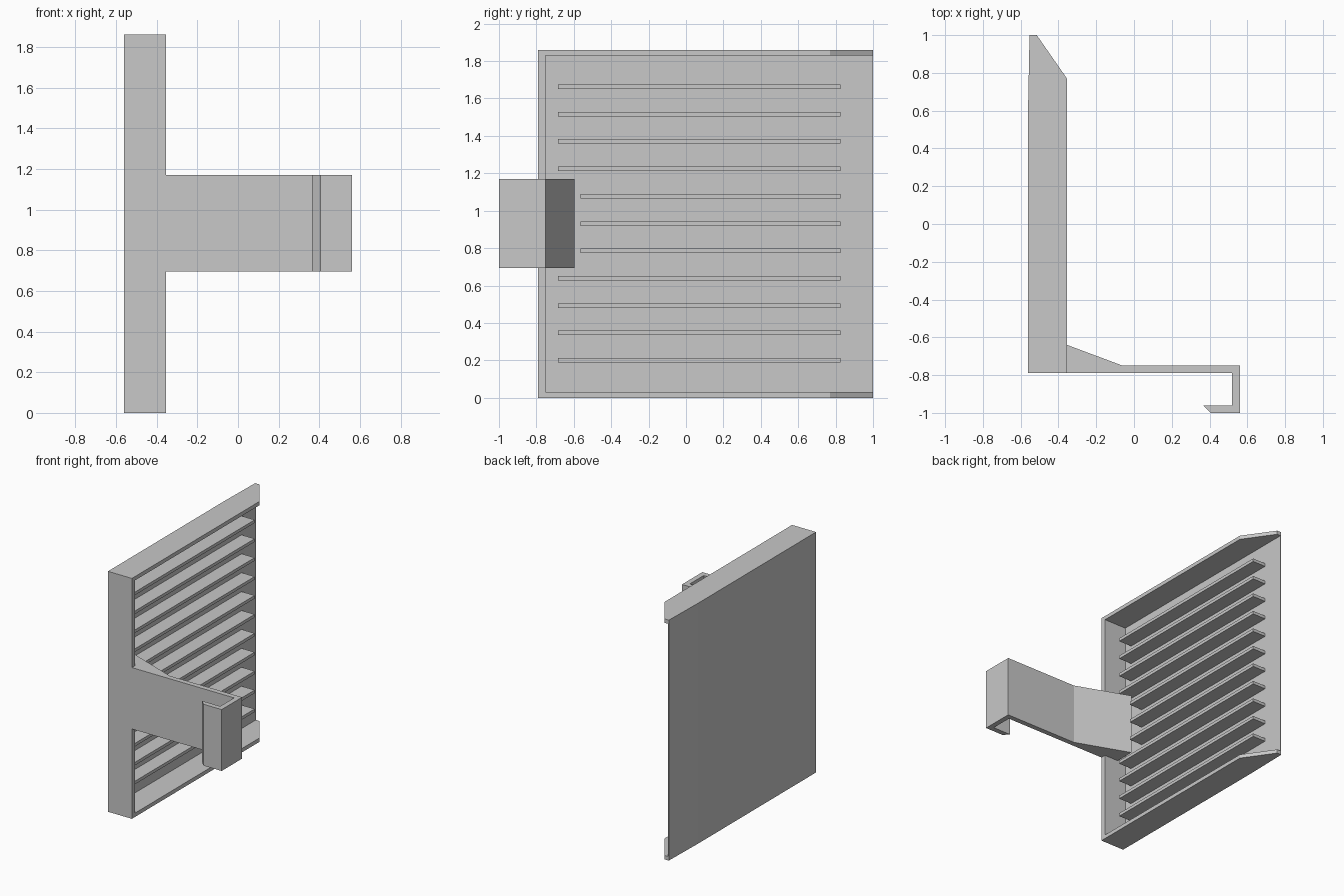
import bpy
import bmesh

cube = bpy.data.objects.get("Cube")
if cube:
    bpy.data.objects.remove(cube, do_unlink=True)

grey = bpy.data.materials.new("plain_grey")
grey.use_nodes = True
colour = (0.58, 0.58, 0.58, 1)
grey.diffuse_color = colour
grey.node_tree.nodes["Principled BSDF"].inputs["Base Color"].default_value = colour


def prism(name, outline, z0, z1):
    """Extrude an outline in the xy plane from z0 up to z1."""
    bm = bmesh.new()
    face = bm.faces.new([bm.verts.new((x, y, z0)) for x, y in outline])
    top = bmesh.ops.extrude_face_region(bm, geom=[face])["geom"]
    moved = [v for v in top if isinstance(v, bmesh.types.BMVert)]
    bmesh.ops.translate(bm, verts=moved, vec=(0, 0, z1 - z0))
    bmesh.ops.recalc_face_normals(bm, faces=bm.faces)
    mesh = bpy.data.meshes.new(name)
    bm.to_mesh(mesh)
    bm.free()
    mesh.materials.append(grey)
    obj = bpy.data.objects.new(name, mesh)
    bpy.context.collection.objects.link(obj)
    return obj


def box(name, x0, x1, y0, y1, z0, z1):
    return prism(name, [(x0, y0), (x1, y0), (x1, y1), (x0, y1)], z0, z1)


HEIGHT, RAIL = 1.86, 0.03
BACK, FRONT = -0.56, -0.355
NEAR, FAR = -0.79, 1.0
PLATE = -0.547

# Thin back plate, easing inward slightly at its far edge
prism("back_plate", [(BACK, NEAR), (PLATE, NEAR), (PLATE, FAR),
                     (-0.553, FAR), (BACK, 0.65)], RAIL, HEIGHT - RAIL)

# Top and bottom rails with a slanted far end
rail = [(BACK, NEAR), (FRONT, NEAR), (FRONT, 0.77), (-0.515, FAR),
        (-0.553, FAR), (BACK, 0.65)]
prism("bottom_rail", rail, 0, RAIL)
prism("top_rail", rail, HEIGHT - RAIL, HEIGHT)

# Closed end wall between the rails
box("end_wall", BACK, FRONT, NEAR, -0.75, RAIL, HEIGHT - RAIL)

# Horizontal slats, shortened where the bracket reaches in
for i in range(11):
    z = 0.2 + i * 0.1463
    start = -0.565 if 4 <= i <= 6 else -0.685
    box(f"slat_{i + 1}", PLATE - 0.005, -0.435, start, 0.825, z - 0.012, z + 0.012)

# Hooked bracket arm with a sloped gusset
prism("hook_bracket", [(-0.475, NEAR), (0.52, NEAR), (0.52, -0.96), (0.365, -0.96),
                       (0.405, -1), (0.56, -1), (0.56, -0.75), (-0.06, -0.75),
                       (FRONT, -0.64), (-0.475, -0.595)], 0.695, 1.17)
